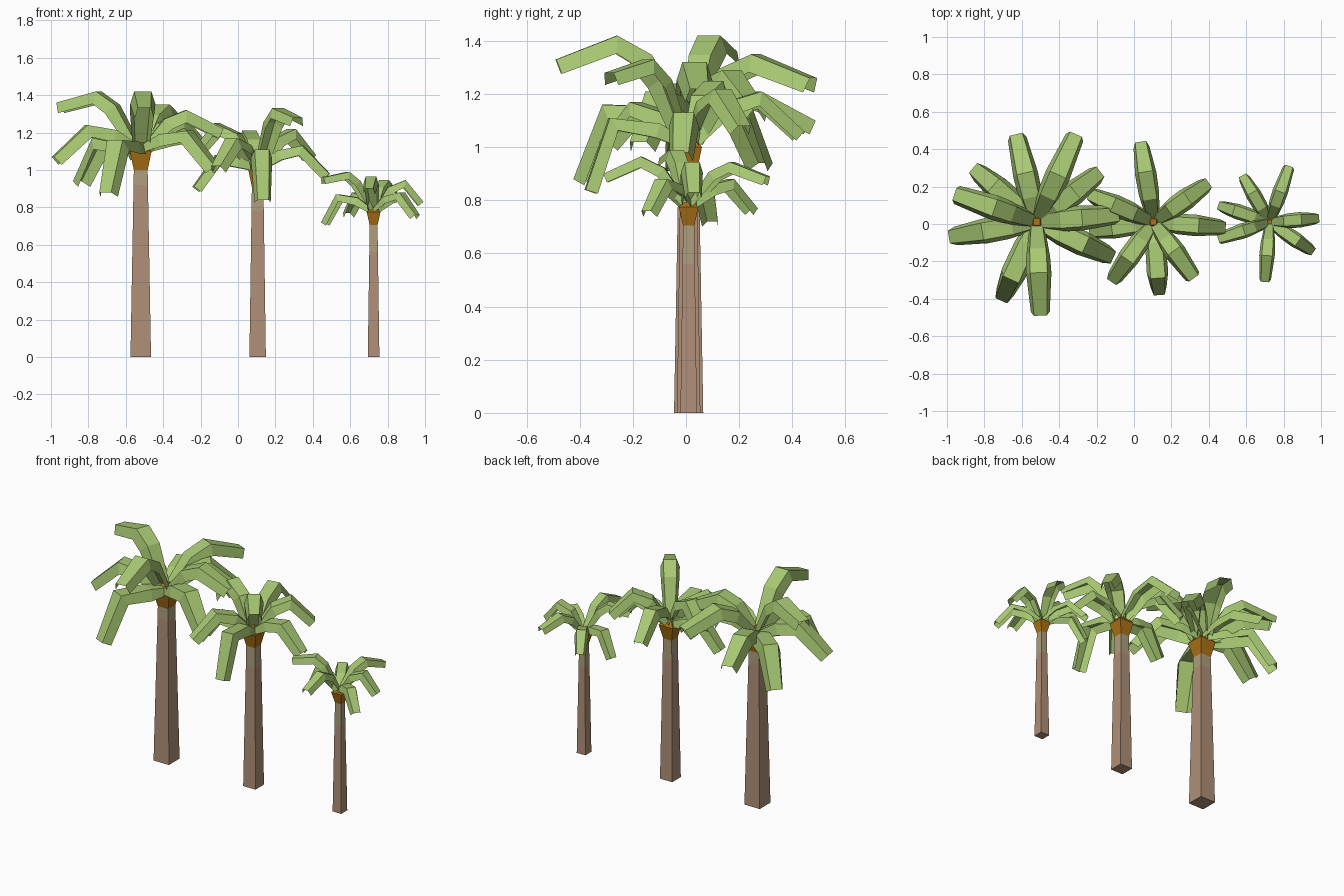
import bpy, bmesh, math
from mathutils import Vector

if "Cube" in bpy.data.objects:
    bpy.data.objects.remove(bpy.data.objects["Cube"])


def material(name, col):
    m = bpy.data.materials.new(name)
    m.diffuse_color = (*col, 1)
    m.use_nodes = True
    m.node_tree.nodes["Principled BSDF"].inputs["Base Color"].default_value = m.diffuse_color
    return m


GREEN = material("leaf green", (0.39, 0.58, 0.17))
BARK = material("bark brown", (0.43, 0.275, 0.185))
PALE = material("pale bark", (0.42, 0.34, 0.20))
ORANGE = material("husk orange", (0.42, 0.17, 0.008))


def loft(name, rings, mats, rule=None, open_leaf=False):
    """Skin a list of four-point rings; an open leaf has no underside or ends."""
    bm = bmesh.new()
    vs = [[bm.verts.new(p) for p in r] for r in rings]
    for i, (a, b) in enumerate(zip(vs, vs[1:])):
        for k in range(3 if open_leaf else 4):
            f = bm.faces.new((a[k], a[(k + 1) % 4], b[(k + 1) % 4], b[k]))
            f.material_index = rule(i) if rule else 0
    if not open_leaf:
        bm.faces.new(vs[0][::-1])
        cap = bm.faces.new(vs[-1])
        cap.material_index = rule(len(rings) - 2) if rule else 0
        bmesh.ops.recalc_face_normals(bm, faces=bm.faces)
    me = bpy.data.meshes.new(name)
    bm.to_mesh(me)
    bm.free()
    for m in mats:
        me.materials.append(m)
    ob = bpy.data.objects.new(name, me)
    bpy.context.collection.objects.link(ob)
    return ob


def square(x, y, z, h):
    return [(x - h, y - h, z), (x + h, y - h, z), (x + h, y + h, z), (x - h, y + h, z)]


def frond(name, cx, cy, z0, tip, z_ridge, width, thick, scale):
    """Bent channel with flared sides: rises from the crown, arches, then drops."""
    tx, ty, tz = tip
    out = Vector((tx - cx, ty - cy, 0))
    R = out.length
    out.normalize()
    side = Vector((-out.y, out.x, 0))
    bend = min(0.8, 0.45 + (z_ridge - tz) * 1.0 / scale)
    prof = [(0.01 * scale, z0), (0.28 * R, z0 + (z_ridge - z0) * 0.75),
            (bend * R, z_ridge), (R, tz)]
    pts = [Vector((cx, cy, 0)) + out * r + Vector((0, 0, z)) for r, z in prof]
    dirs = [(b - a).normalized() for a, b in zip(pts, pts[1:])]
    rings = []
    for i, (p, w, t) in enumerate(zip(pts, (0.65, 0.95, 1.0, 0.75), (0.6, 1, 1, 0.85))):
        d = (dirs[max(i - 1, 0)] + dirs[min(i, 2)]).normalized()
        up = d.cross(side).normalized()
        h = width * w / 2
        low = p - up * thick * t
        rings.append([low - side * h, p - side * h * 0.68, p + side * h * 0.68, low + side * h])
    loft(name, rings, [GREEN], open_leaf=True)


# Each tree: centre, bark heights, half widths, frond size, fronds (tip x, y, z, ridge z)
TREES = {
    "large": dict(c=(-0.52, 0.01), z=(0.92, 1.0, 1.10, 1.15), h=(0.055, 0.037, 0.058),
                  leaf=(0.135, 0.068, 1.0), fronds=[
        (-0.63, 0.48, 1.10, 1.21), (-0.31, 0.48, 1.26, 1.35), (-0.18, 0.28, 1.14, 1.29),
        (-0.08, 0.05, 1.22, 1.32), (-0.11, -0.18, 1.02, 1.21), (-0.50, -0.49, 1.33, 1.42),
        (-0.71, -0.41, 0.88, 1.16), (-0.99, -0.07, 1.07, 1.24), (-0.96, 0.16, 1.36, 1.42),
        (-0.86, 0.30, 0.94, 1.17)]),
    "medium": dict(c=(0.105, 0.01), z=(0.78, 0.91, 1.0, 1.05), h=(0.044, 0.031, 0.050),
                   leaf=(0.115, 0.056, 0.85), fronds=[
        (0.035, 0.44, 1.06, 1.21), (0.40, 0.22, 1.08, 1.22), (0.49, -0.02, 0.98, 1.13),
        (0.32, -0.29, 1.28, 1.33), (0.135, -0.38, 0.84, 1.11), (-0.12, -0.31, 1.02, 1.17),
        (-0.24, -0.04, 0.91, 1.08), (-0.24, 0.16, 1.10, 1.25)]),
    "small": dict(c=(0.725, 0.01), z=(0.56, 0.705, 0.775, 0.80), h=(0.031, 0.021, 0.037),
                  leaf=(0.083, 0.042, 0.6), fronds=[
        (0.83, 0.31, 0.89, 0.945), (0.58, 0.26, 0.77, 0.88), (0.99, 0.03, 0.83, 0.945),
        (0.96, -0.15, 0.76, 0.88), (0.70, -0.31, 0.90, 0.965), (0.45, -0.08, 0.96, 0.99),
        (0.45, 0.10, 0.72, 0.87)]),
}

for size, t in TREES.items():
    cx, cy = t["c"]
    z1, z2, z3, z4 = t["z"]
    h0, h1, h2 = t["h"]
    mid = h0 + (h1 - h0) * z1 / z2
    # trunk with pale upper band
    loft(size + "_trunk", [square(cx, cy, 0, h0), square(cx, cy, z1, mid),
                           square(cx, cy, z2, h1)], [BARK, PALE], lambda i: i)
    # flared crown husk
    loft(size + "_husk", [square(cx, cy, z2, h1), square(cx, cy, z3, h2),
                          square(cx, cy, z4, h1 * 0.5)], [ORANGE])
    # fronds
    w, th, s = t["leaf"]
    for i, (x, y, z, zr) in enumerate(t["fronds"]):
        frond(f"{size}_frond_{i + 1}", cx, cy, z3 + 0.03 * s, (x, y, z), zr, w, th, s)
